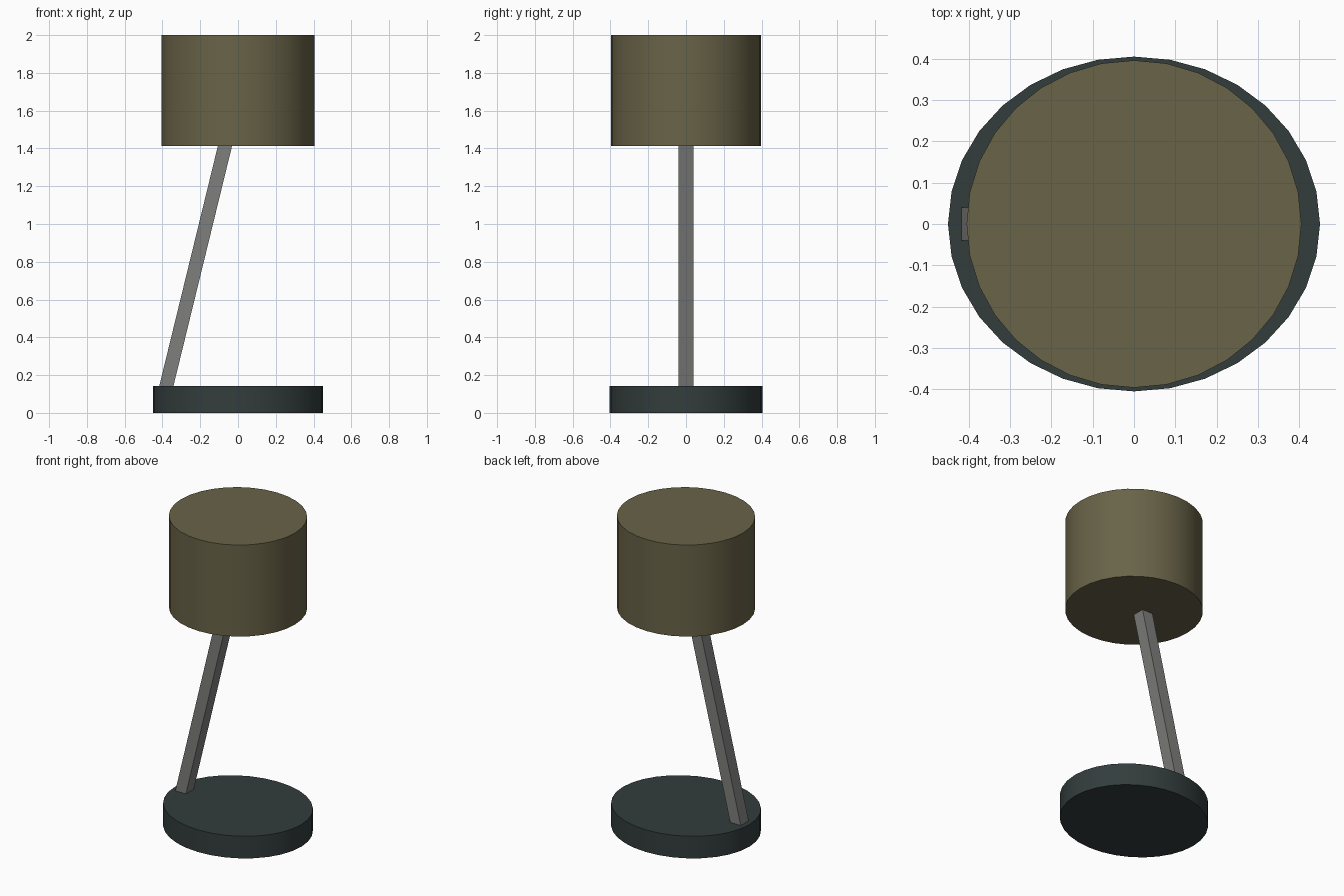
import bpy
import math
from mathutils import Matrix, Vector

cube = bpy.data.objects.get("Cube")
if cube:
    bpy.data.objects.remove(cube, do_unlink=True)


def material(name, color):
    mat = bpy.data.materials.new(name)
    mat.use_nodes = True
    mat.diffuse_color = (*color, 1)
    mat.node_tree.nodes["Principled BSDF"].inputs["Base Color"].default_value = (*color, 1)
    return mat


def finish(name, mat):
    obj = bpy.context.object
    obj.name = obj.data.name = name
    obj.data.materials.append(mat)
    return obj


def drum(name, rx, ry, z0, z1, mat):
    """Upright elliptical drum with smooth sides and sharp rims."""
    bpy.ops.mesh.primitive_cylinder_add(vertices=32, radius=1, depth=z1 - z0)
    obj = finish(name, mat)
    obj.data.transform(Matrix.Diagonal((rx, ry, 1, 1)))
    obj.location.z = (z0 + z1) / 2
    bpy.ops.object.shade_smooth_by_angle(angle=math.radians(30))
    return obj


def bar(name, start, end, width, depth, mat):
    """Square bar running between two points."""
    start, end = Vector(start), Vector(end)
    axis = end - start
    bpy.ops.mesh.primitive_cube_add(size=1)
    obj = finish(name, mat)
    obj.data.transform(Matrix.Diagonal((width, depth, axis.length, 1)))
    obj.location = (start + end) / 2
    obj.rotation_euler.y = math.atan2(axis.x, axis.z)
    return obj


olive = material("olive fabric", (0.14, 0.125, 0.064))
grey = material("grey metal", (0.21, 0.21, 0.205))
slate = material("dark slate", (0.033, 0.046, 0.046))

# Foot, leaning arm and closed shade
drum("base", 0.45, 0.405, 0, 0.142, slate)
bar("arm", (-0.392, 0, 0.09), (-0.06, 0, 1.45), 0.073, 0.08, grey)
drum("lamp_shade", 0.405, 0.396, 1.413, 2, olive)
